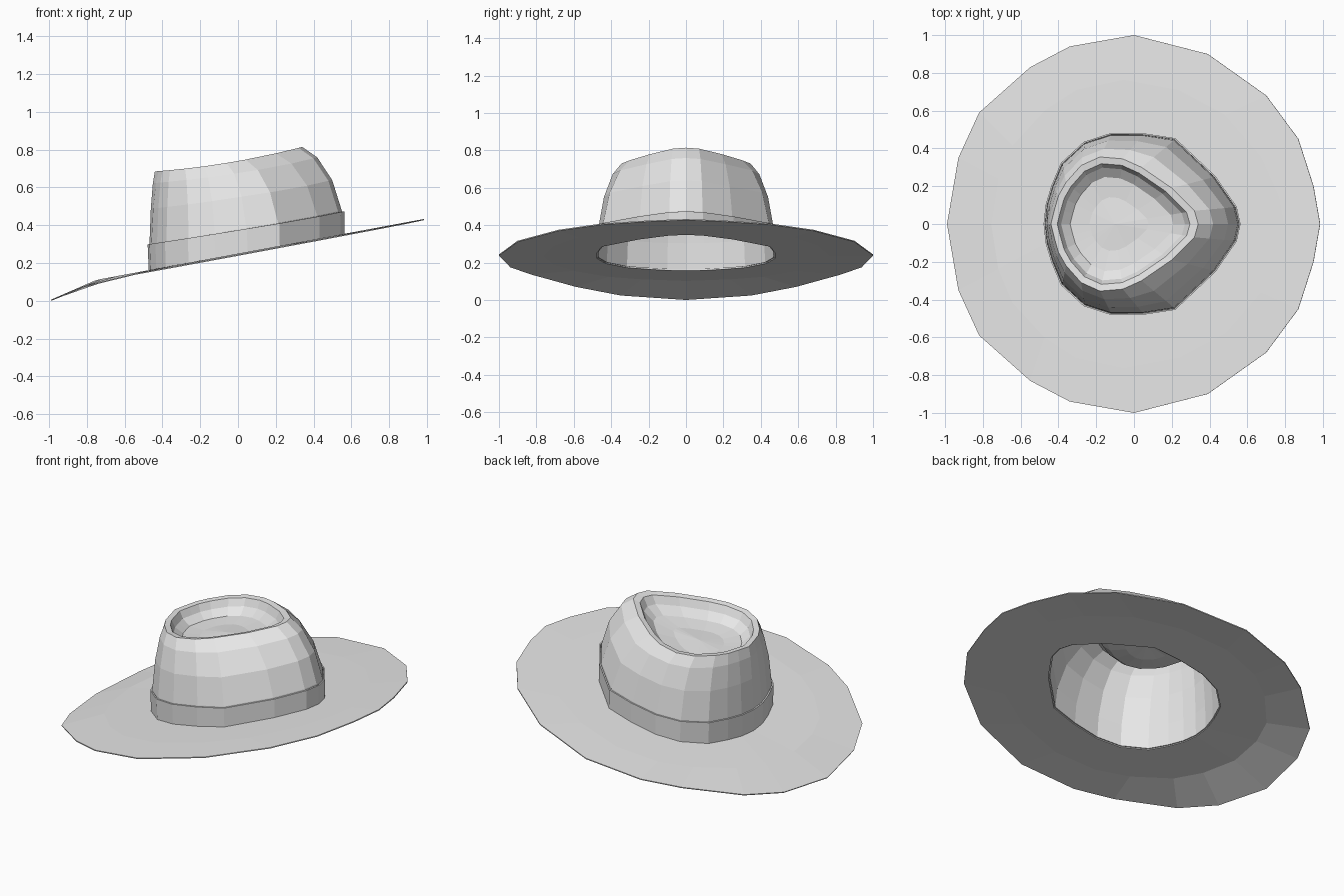
import bpy
import bmesh
from mathutils import Vector

cube = bpy.data.objects.get("Cube")
if cube:
    bpy.data.objects.remove(cube)

felt = bpy.data.materials.new("grey felt")
felt.use_nodes = True
felt.diffuse_color = (0.8, 0.8, 0.8, 1)
felt.node_tree.nodes["Principled BSDF"].inputs["Base Color"].default_value = (0.8, 0.8, 0.8, 1)

# Half outlines from the pinched end (+x) to the round end (-x)
BRIM = [(.985, 0), (.95, .2), (.87, .45), (.7, .68), (.39, .9), (0, 1),
        (-.34, .94), (-.55, .83), (-.82, .59), (-.93, .35), (-.99, 0)]
BASE = [(.56, 0), (.54, .09), (.43, .25), (.22, .45), (.05, .475), (-.12, .475),
        (-.26, .43), (-.38, .32), (-.43, .2), (-.46, .1), (-.47, 0)]
RIM = [(.34, 0), (.32, .07), (.2, .19), (.04, .3), (-.06, .345), (-.18, .355),
       (-.28, .31), (-.36, .22), (-.4, .15), (-.42, .08), (-.44, 0)]


def mirrored(half):
    """Close a half outline by reflecting it across the x axis."""
    return half + [(x, -y) for x, y in reversed(half[1:-1])]


def brim_height(x):
    return .25 + .186 * x - .25 * max(0, -.75 - x)


def rim_height(x):
    return .74 + .178 * x + .12 * x * x


brim_edge = [Vector((x, y, brim_height(x) - .006 * abs(y))) for x, y in mirrored(BRIM)]
base = [Vector((x, y, brim_height(x))) for x, y in mirrored(BASE)]
rim = [Vector((x, y, rim_height(x))) for x, y in mirrored(RIM)]
centre = Vector((-.1, 0, rim_height(-.1)))


def brim_ring(t):
    ring = [a.lerp(b, t) for a, b in zip(base, brim_edge)]
    for p in ring:
        p.z = brim_height(p.x)
    return ring


def crown_ring(height, inward, grow=1):
    """Ring on the crown wall: height and inward lean run from base to rim."""
    ring = []
    for a, b in zip(base, rim):
        p = a.lerp(b, inward)
        p.z = a.z + (b.z - a.z) * height
        p.x *= grow
        p.y *= grow
        ring.append(p)
    return ring


def dish_ring(scale, drop):
    ring = []
    for p in rim:
        q = centre + (p - centre) * scale
        q.z -= drop
        ring.append(q)
    return ring


def loft(name, rings, thickness, cap=None):
    """Join rings with quads, optionally closing the last one to a point."""
    bm = bmesh.new()
    loops = [[bm.verts.new(p) for p in ring] for ring in rings]
    count = len(loops[0])
    for low, high in zip(loops, loops[1:]):
        for i in range(count):
            j = (i + 1) % count
            bm.faces.new((low[i], low[j], high[j], high[i]))
    if cap is not None:
        tip = bm.verts.new(cap)
        for i in range(count):
            bm.faces.new((loops[-1][i], loops[-1][(i + 1) % count], tip))
    mesh = bpy.data.meshes.new(name)
    bm.to_mesh(mesh)
    bm.free()
    mesh.materials.append(felt)
    obj = bpy.data.objects.new(name, mesh)
    bpy.context.collection.objects.link(obj)
    solid = obj.modifiers.new("felt thickness", "SOLIDIFY")
    solid.thickness = thickness
    solid.offset = -1
    return obj


# Wide brim, drooping at the low end
loft("brim", [brim_edge, brim_ring(.55), brim_ring(0)], .006)

# Crown wall, rolled rim and sunken teardrop top
wall = [crown_ring(h, w) for h, w in
        [(0, 0), (.27, .05), (.62, .28), (.88, .64), (1, 1)]]
dish = [dish_ring(s, d) for s, d in [(.9, .005), (.84, .05), (.7, .09), (.4, .1)]]
loft("crown", wall + dish, .008, centre - Vector((0, 0, .09)))

# Hat band around the foot of the crown
loft("hat_band", [crown_ring(0, 0, 1.005), crown_ring(.26, .03, 1.02)], .008)
